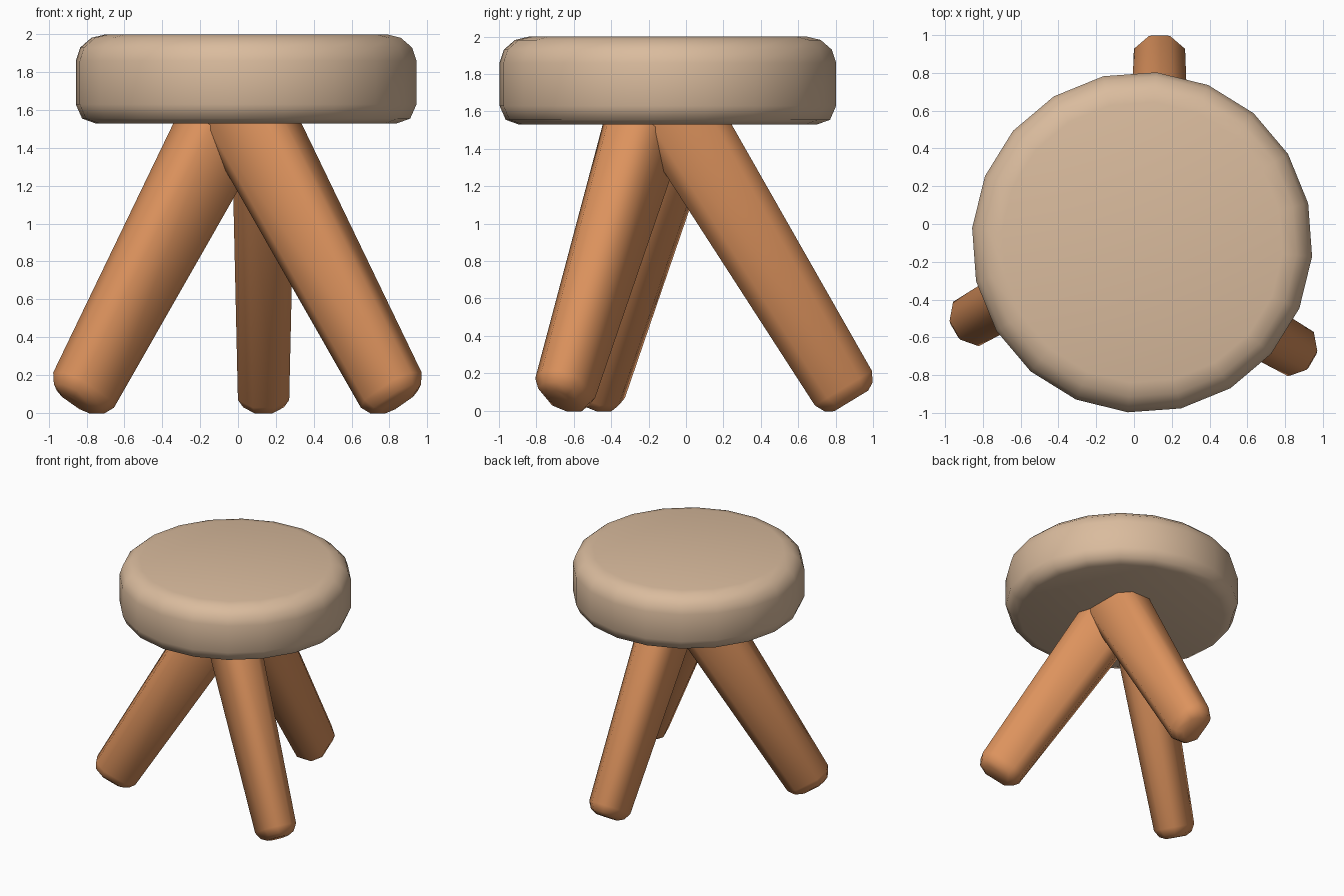
import bpy, bmesh, math
from mathutils import Vector, Matrix

if "Cube" in bpy.data.objects:
    bpy.data.objects.remove(bpy.data.objects["Cube"])

CENTRE = Vector((0.043, -0.097, 0))


def material(name, rgb):
    m = bpy.data.materials.new(name)
    m.diffuse_color = (*rgb, 1)
    m.use_nodes = True
    m.node_tree.nodes["Principled BSDF"].inputs["Base Color"].default_value = m.diffuse_color
    return m


def loft(name, rings, mat, angle):
    """Skin a stack of equal-length rings and cap both ends."""
    bm = bmesh.new()
    vs = [[bm.verts.new(p) for p in r] for r in rings]
    n = len(vs[0])
    for a, b in zip(vs, vs[1:]):
        for i in range(n):
            j = (i + 1) % n
            bm.faces.new((a[i], a[j], b[j], b[i]))
    bm.faces.new(vs[0][::-1])
    bm.faces.new(vs[-1])
    bmesh.ops.recalc_face_normals(bm, faces=bm.faces[:])
    me = bpy.data.meshes.new(name)
    bm.to_mesh(me)
    bm.free()
    me.materials.append(mat)
    ob = bpy.data.objects.new(name, me)
    bpy.context.collection.objects.link(ob)
    bpy.ops.object.select_all(action='DESELECT')
    ob.select_set(True)
    bpy.context.view_layer.objects.active = ob
    bpy.ops.object.shade_smooth_by_angle(angle=math.radians(angle))
    return ob


seat_mat = material("pale wood", (0.70, 0.50, 0.34))
leg_mat = material("orange wood", (0.72, 0.29, 0.11))

# Seat: 20-sided disc with rounded rims
SIDES = 20
profile = [(0.80, 1.53), (0.87, 1.555), (0.903, 1.63), (0.903, 1.86),
           (0.88, 1.93), (0.82, 1.982), (0.745, 2.0)]
angles = [math.radians(13.2 + 360 * i / SIDES) for i in range(SIDES)]
loft("seat", [[CENTRE + Vector((r * math.cos(a), r * math.sin(a), z)) for a in angles]
              for r, z in profile], seat_mat, 50)

# Legs: tapered eight-sided beams with rounded feet, repeated three-fold
FOOT = Vector((0.092, 0.98, 0.052))
AXIS = Vector((0, -0.519, 0.855)).normalized()   # foot towards seat
SIDE = Vector((1, 0, 0))
OUT = SIDE.cross(AXIS)


def leg_ring(t, inset, turn):
    a = 0.134 + 0.019 * t - inset      # half width
    b = 0.176 + 0.028 * t - inset      # half depth
    c = 0.078 - inset * 0.5            # corner cut
    pts = [(a, c - b), (a, b - c), (a - c, b), (c - a, b),
           (-a, b - c), (-a, c - b), (c - a, -b), (a - c, -b)]
    return [CENTRE + turn @ (FOOT + AXIS * t + SIDE * x + OUT * y) for x, y in pts]


for k, name in enumerate(("back_leg", "left_leg", "right_leg")):
    turn = Matrix.Rotation(math.radians(120 * k), 3, 'Z')
    loft(name, [leg_ring(t, i, turn) for t, i in
                ((0, 0.07), (0.025, 0.027), (0.08, 0), (1.86, 0))], leg_mat, 60)
